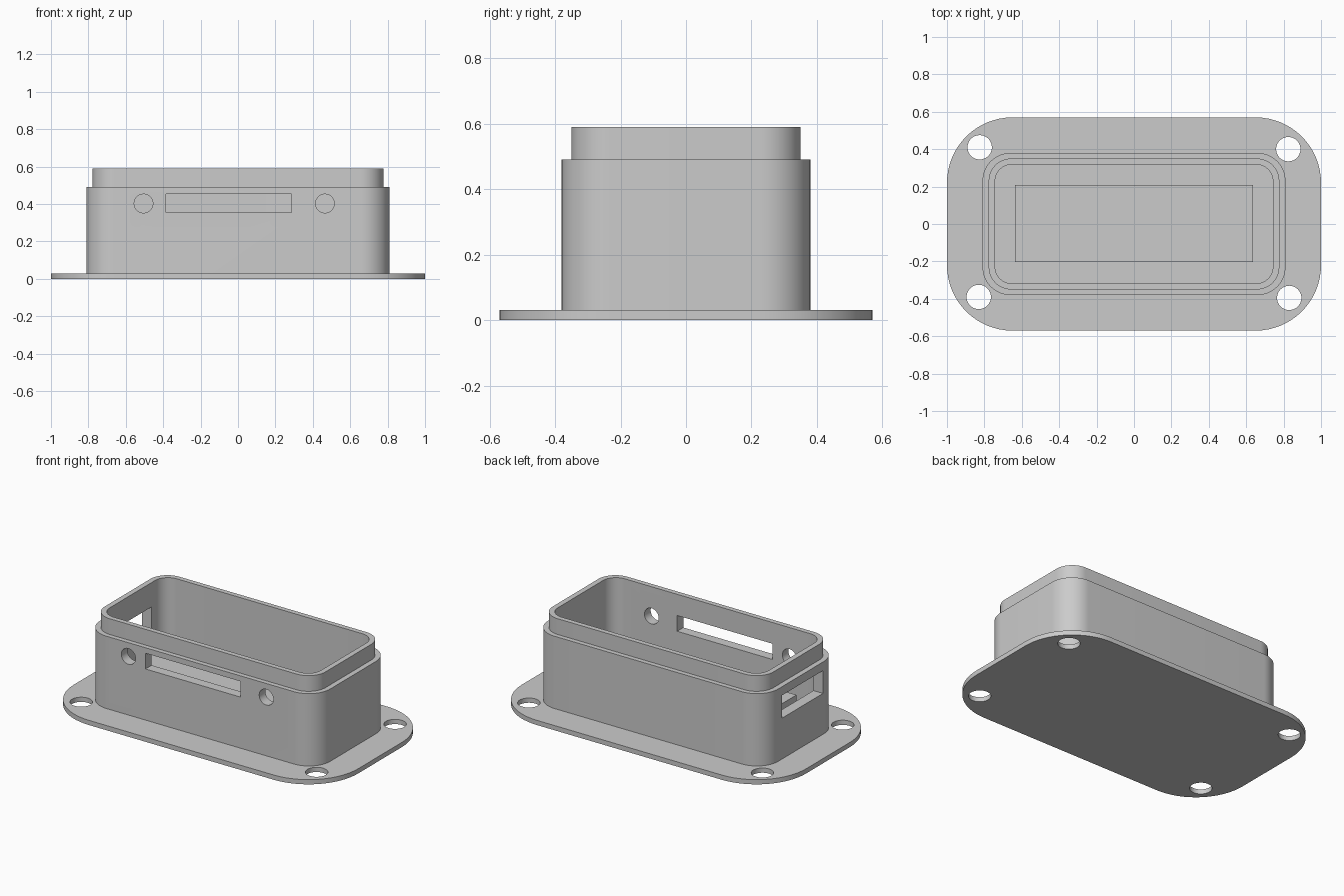
import bpy, bmesh, math
from mathutils import Matrix

if "Cube" in bpy.data.objects:
    bpy.data.objects.remove(bpy.data.objects["Cube"], do_unlink=True)

grey = bpy.data.materials.new("plain grey")
grey.use_nodes = True
COLOUR = (0.6, 0.6, 0.6, 1)
grey.diffuse_color = COLOUR
for node in grey.node_tree.nodes:
    if node.type == "BSDF_PRINCIPLED":
        node.inputs["Base Color"].default_value = COLOUR


def add_object(name, bm):
    bmesh.ops.recalc_face_normals(bm, faces=bm.faces)
    mesh = bpy.data.meshes.new(name)
    bm.to_mesh(mesh)
    bm.free()
    mesh.materials.append(grey)
    obj = bpy.data.objects.new(name, mesh)
    bpy.context.collection.objects.link(obj)
    return obj


def rounded_ring(bm, hx, hy, radius, z, steps=16):
    """Loop of vertices around a rounded rectangle."""
    verts = []
    for i, (sx, sy) in enumerate([(1, 1), (-1, 1), (-1, -1), (1, -1)]):
        for k in range(steps + 1):
            a = (i + k / steps) * math.pi / 2
            verts.append(bm.verts.new((sx * (hx - radius) + radius * math.cos(a),
                                       sy * (hy - radius) + radius * math.sin(a), z)))
    return verts


def stacked(name, sections):
    """Solid skinned through successive rounded rectangles, capped at both ends."""
    bm = bmesh.new()
    rings = [rounded_ring(bm, *s) for s in sections]
    for low, high in zip(rings, rings[1:]):
        n = len(low)
        for i in range(n):
            j = (i + 1) % n
            bm.faces.new((low[i], low[j], high[j], high[i]))
    bm.faces.new(rings[0])
    bm.faces.new(rings[-1])
    return add_object(name, bm)


def box(name, x0, x1, y0, y1, z0, z1):
    bm = bmesh.new()
    centre = Matrix.Translation(((x0 + x1) / 2, (y0 + y1) / 2, (z0 + z1) / 2))
    size = Matrix.Diagonal((x1 - x0, y1 - y0, z1 - z0, 1))
    bmesh.ops.create_cube(bm, size=1, matrix=centre @ size)
    return add_object(name, bm)


def cylinder(name, centre, radius, depth, tilt=0):
    bm = bmesh.new()
    bmesh.ops.create_cone(bm, cap_ends=True, segments=48, radius1=radius, radius2=radius,
                          depth=depth,
                          matrix=Matrix.Translation(centre) @ Matrix.Rotation(tilt, 4, "X"))
    return add_object(name, bm)


def cut(obj, cutters):
    """Subtract the cutters, bake the result and discard them."""
    for cutter in cutters:
        cutter.hide_render = True
        mod = obj.modifiers.new("cut", "BOOLEAN")
        mod.operation = "DIFFERENCE"
        mod.solver = "EXACT"
        mod.object = cutter
    graph = bpy.context.evaluated_depsgraph_get()
    baked = bpy.data.meshes.new_from_object(obj.evaluated_get(graph))
    obj.modifiers.clear()
    obj.data = baked
    for cutter in cutters:
        bpy.data.objects.remove(cutter, do_unlink=True)


# Mounting flange with four screw holes
flange = stacked("mounting_flange", [(1, 0.57, 0.35, 0), (1, 0.57, 0.35, 0.03)])
screw_spots = [(-0.825, 0.41), (0.825, 0.40), (-0.83, -0.39), (0.83, -0.395)]
cut(flange, [cylinder("screw_cutter", (x, y, 0.015), 0.065, 0.2) for x, y in screw_spots])

# Hollow case with a stepped lip
case = stacked("case_shell", [
    (0.81, 0.38, 0.15, 0.02),
    (0.81, 0.38, 0.15, 0.49),
    (0.777, 0.35, 0.12, 0.49),
    (0.777, 0.35, 0.12, 0.59),
    (0.743, 0.318, 0.09, 0.59),
    (0.743, 0.318, 0.09, 0.06),
])

# Front slot, two round front holes and the side port
cut(case, [
    box("front_slot_cutter", -0.385, 0.285, -0.5, -0.25, 0.355, 0.455),
    box("side_port_cutter", -0.95, -0.65, -0.22, 0.19, 0.29, 0.435),
    cylinder("left_hole_cutter", (0.465, -0.36, 0.403), 0.05, 0.3, math.pi / 2),
    cylinder("right_hole_cutter", (-0.505, -0.36, 0.403), 0.05, 0.3, math.pi / 2),
])

# Raised block on the case floor
block = box("inner_block", -0.635, 0.635, -0.203, 0.208, 0.05, 0.24)

# Smooth rounded walls, sharp edges kept
bpy.ops.object.select_all(action="DESELECT")
for obj in (flange, case, block):
    obj.select_set(True)
bpy.context.view_layer.objects.active = case
bpy.ops.object.shade_smooth_by_angle(angle=math.radians(30))
